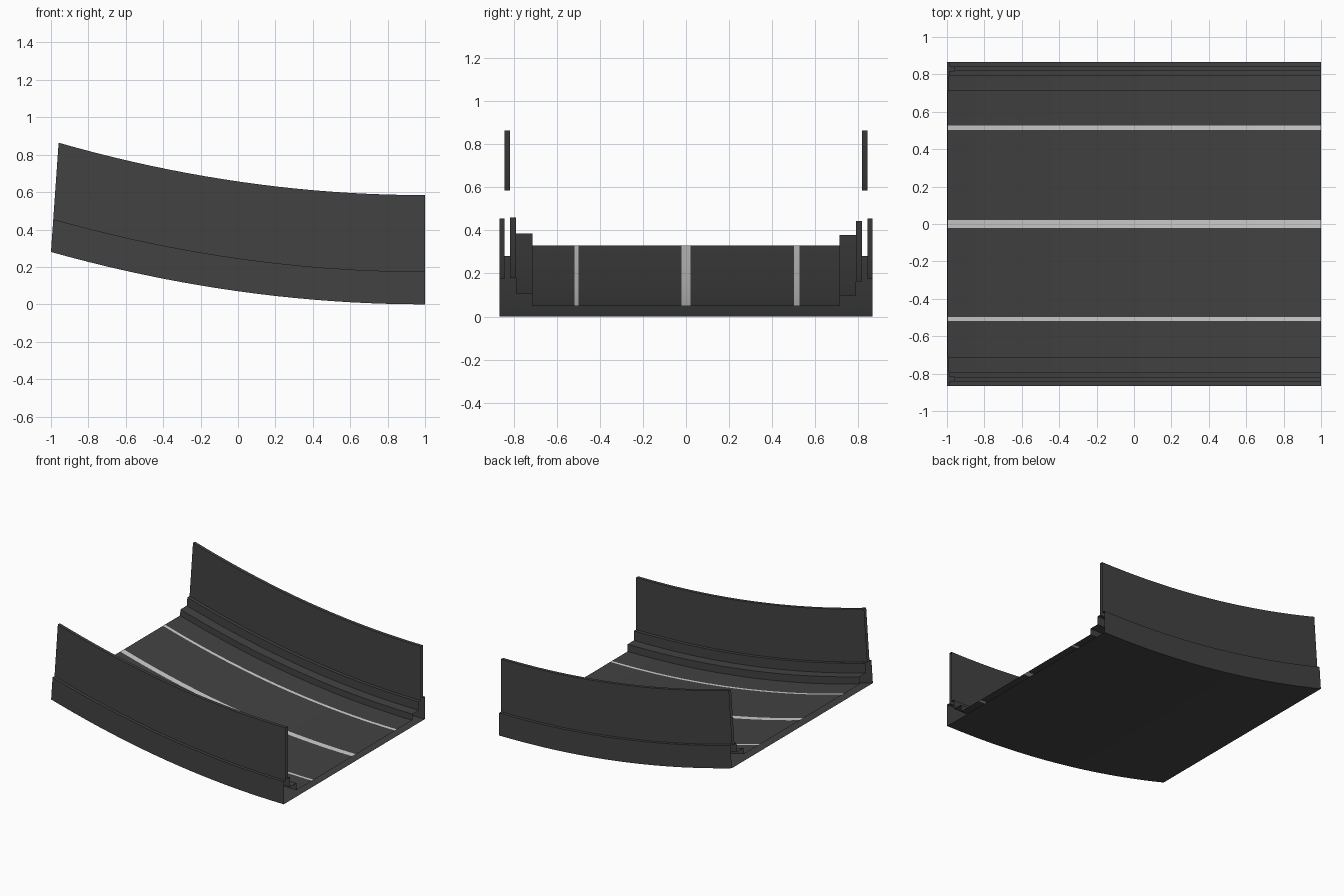
import bpy
import math

cube = bpy.data.objects.get("Cube")
if cube:
    bpy.data.objects.remove(cube, do_unlink=True)

SEGMENTS = 20
RISE = 0.28      # climb from the low end to the high end
LEAN = 0.07      # tilt of the cross-section at the high end


def make_material(name, value):
    mat = bpy.data.materials.new(name)
    mat.use_nodes = True
    color = (value, value, value, 1)
    mat.diffuse_color = color
    bsdf = mat.node_tree.nodes["Principled BSDF"]
    bsdf.inputs["Base Color"].default_value = color
    bsdf.inputs["Roughness"].default_value = 0.8
    return mat


asphalt = make_material("dark grey", 0.055)
paint = make_material("light grey paint", 0.62)


def sweep(name, profile, painted=()):
    """Sweep an open (y, z) profile along the climbing curve."""
    count = len(profile)
    verts, faces, slots = [], [], []
    for i in range(SEGMENTS + 1):
        s = i / SEGMENTS
        for y, z in profile:
            verts.append((1 - 2 * s + LEAN * s * z, y, RISE * s * s + z))
    for i in range(SEGMENTS):
        for j in range(count - 1):
            a = i * count + j
            faces.append((a, a + 1, a + count + 1, a + count))
            slots.append(1 if j in painted else 0)
    mesh = bpy.data.meshes.new(name)
    mesh.from_pydata(verts, [], faces)
    mesh.materials.append(asphalt)
    mesh.materials.append(paint)
    for poly, slot in zip(mesh.polygons, slots):
        poly.material_index = slot
        poly.use_smooth = True
    mesh.set_sharp_from_angle(angle=math.radians(30))
    obj = bpy.data.objects.new(name, mesh)
    bpy.context.collection.objects.link(obj)


OUTER, PANEL, LEDGE, KERB, ROAD = 0.866, 0.842, 0.817, 0.79, 0.712
DECK = 0.05

# Road surface, with every second strip a painted lane line
deck_y = [-ROAD, -0.518, -0.498, -0.022, 0.022, 0.502, 0.526, ROAD]
sweep("road_deck", [(y, DECK) for y in deck_y], painted=(1, 3, 5))

# Underside
sweep("underside", [(OUTER, 0), (-OUTER, 0)])

# Parapet, tall barrier panel and stepped kerb on both sides
for side, sign, kerb, ledge in (("right", -1, 0.106, 0.18), ("left", 1, 0.098, 0.163)):
    parts = {
        "parapet": [(OUTER, 0), (OUTER, 0.175), (PANEL, 0.175)],
        "barrier_panel": [(PANEL, 0.175), (PANEL, 0.584), (LEDGE, 0.584), (LEDGE, ledge)],
        "kerb": [(LEDGE, ledge), (KERB, ledge), (KERB, kerb), (ROAD, kerb), (ROAD, DECK)],
    }
    for part, points in parts.items():
        profile = [(sign * y, z) for y, z in points]
        if sign > 0:
            profile.reverse()   # keep faces pointing outward
        sweep(f"{side}_{part}", profile)
